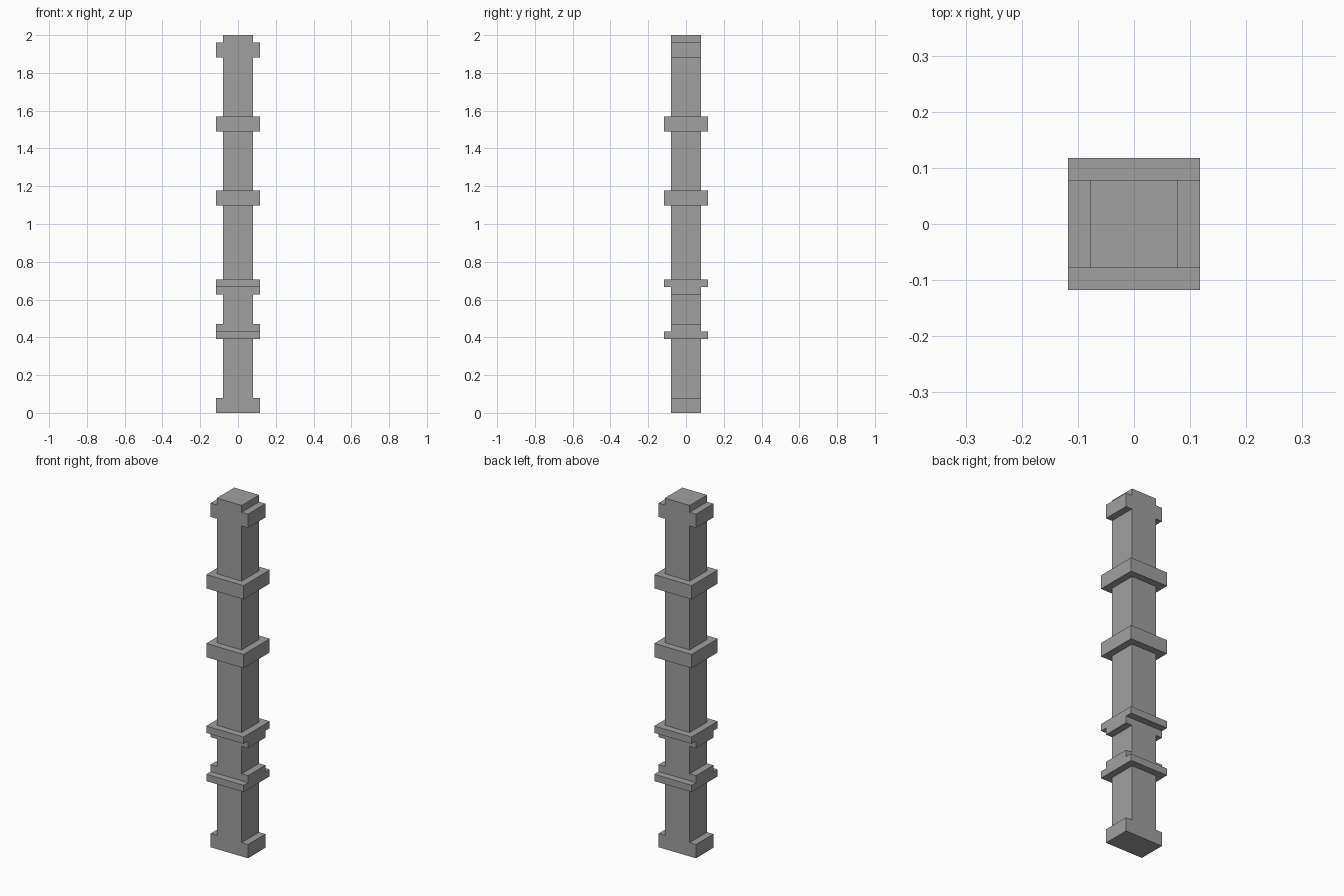
import bpy
import bmesh

cube = bpy.data.objects.get("Cube")
if cube:
    bpy.data.objects.remove(cube, do_unlink=True)

U = 2 / 51          # one grid step of the column
HALF, WIDE = 2, 3   # half widths of the shaft and of the collars, in steps
HEIGHT = 51

stone = bpy.data.materials.new("grey stone")
stone.use_nodes = True
stone.diffuse_color = (0.35, 0.35, 0.35, 1)
stone.node_tree.nodes["Principled BSDF"].inputs["Base Color"].default_value = (0.35, 0.35, 0.35, 1)


def finish(name, bm):
    bmesh.ops.scale(bm, vec=(U, U, U), verts=bm.verts)
    bmesh.ops.recalc_face_normals(bm, faces=bm.faces)
    mesh = bpy.data.meshes.new(name)
    bm.to_mesh(mesh)
    bm.free()
    mesh.materials.append(stone)
    obj = bpy.data.objects.new(name, mesh)
    bpy.context.collection.objects.link(obj)
    return obj


# Shaft with side lugs: mirrored outline extruded front to back
lugs = [(0, 2), (11, 12), (16, 17), (48, 50)]
right = [(HALF, 0)]
for low, high in lugs:
    right += [(HALF, low), (WIDE, low), (WIDE, high), (HALF, high)]
right.append((HALF, HEIGHT))
right = list(dict.fromkeys(right))
right.remove((HALF, 0))     # the foot lugs already start at the ground
outline = right + [(-x, z) for x, z in reversed(right)]

bm = bmesh.new()
face = bm.faces.new([bm.verts.new((x, -HALF, z)) for x, z in outline])
ext = bmesh.ops.extrude_face_region(bm, geom=[face])
moved = [v for v in ext["geom"] if isinstance(v, bmesh.types.BMVert)]
bmesh.ops.translate(bm, verts=moved, vec=(0, 2 * HALF, 0))
finish("shaft", bm)

# Square collars around the shaft
collars = {
    "lower_thin_collar": (10, 11),
    "upper_thin_collar": (17, 18),
    "middle_collar": (28, 30),
    "upper_collar": (38, 40),
}
for name, (low, high) in collars.items():
    bm = bmesh.new()
    bmesh.ops.create_cube(bm, size=1)
    bmesh.ops.scale(bm, vec=(2 * WIDE, 2 * WIDE, high - low), verts=bm.verts)
    bmesh.ops.translate(bm, vec=(0, 0, (low + high) / 2), verts=bm.verts)
    finish(name, bm)
